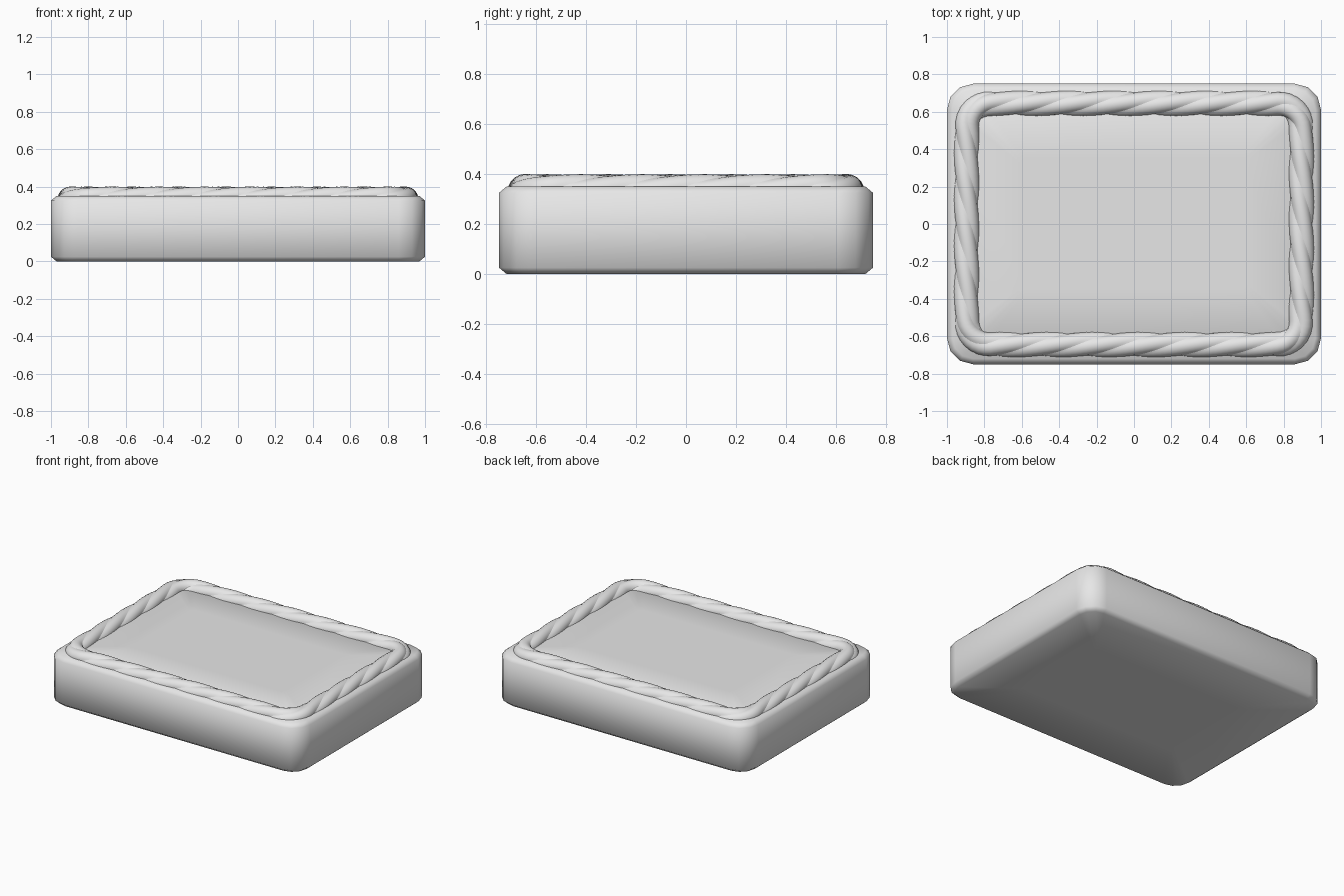
import bpy
import bmesh
from math import sin, cos, pi, sqrt, hypot, radians

if "Cube" in bpy.data.objects:
    bpy.data.objects.remove(bpy.data.objects["Cube"], do_unlink=True)

grey = bpy.data.materials.new("light_grey")
grey.use_nodes = True
colour = (0.8, 0.8, 0.8, 1)
grey.diffuse_color = colour
grey.node_tree.nodes["Principled BSDF"].inputs["Base Color"].default_value = colour


def rounded_rect(hx, hy, r, segs):
    """Counter-clockwise outline with rounded corners."""
    pts = []
    for k, (sx, sy) in enumerate([(1, 1), (-1, 1), (-1, -1), (1, -1)]):
        for i in range(segs + 1):
            a = pi / 2 * (k + i / segs)
            pts.append((sx * (hx - r) + r * cos(a), sy * (hy - r) + r * sin(a)))
    return pts


def bridge(bm, a, b):
    n = len(a)
    return [bm.faces.new((a[i], a[(i + 1) % n], b[(i + 1) % n], b[i])) for i in range(n)]


def finish(bm, name):
    bmesh.ops.recalc_face_normals(bm, faces=bm.faces[:])
    for f in bm.faces:
        f.smooth = True
    mesh = bpy.data.meshes.new(name)
    bm.to_mesh(mesh)
    bm.free()
    mesh.materials.append(grey)
    obj = bpy.data.objects.new(name, mesh)
    bpy.context.collection.objects.link(obj)
    return obj


# Solid slab with rounded corners and soft chamfers: (inset, height) per ring
bm = bmesh.new()
rings = []
for inset, z in [(0.4, 0), (0.03, 0), (0, 0.025), (0, 0.325), (0.03, 0.35), (0.4, 0.35)]:
    outline = rounded_rect(1 - inset, 0.75 - inset, max(0.14 - inset, 0.03), 3)
    rings.append([bm.verts.new((x, y, z)) for x, y in outline])
for lower, upper in zip(rings, rings[1:]):
    bridge(bm, lower, upper)
bm.faces.new(rings[0])
bm.faces.new(rings[-1])
finish(bm, "base_slab")

# Rope centre line: dense samples (x, y, outward x, outward y, distance)
HX, HY, R, STEP = 0.895, 0.645, 0.13, 0.03
path, dist = [], 0
sides = [(-1, 1, 2 * (HX - R)), (-1, -1, 2 * (HY - R)),
         (1, -1, 2 * (HX - R)), (1, 1, 2 * (HY - R))]
for k, (sx, sy, length) in enumerate(sides):
    a0 = pi / 2 * (k + 1)
    ox, oy = cos(a0), sin(a0)
    cx, cy = sx * (HX - R), sy * (HY - R)
    n = round(length / STEP)
    for i in range(n):
        back = length * (1 - i / n)
        path.append((cx + R * ox + oy * back, cy + R * oy - ox * back,
                     ox, oy, dist + length * i / n))
    dist += length
    m = 8
    for i in range(m):
        a = a0 + pi / 2 * i / m
        path.append((cx + R * cos(a), cy + R * sin(a), cos(a), sin(a),
                     dist + R * pi / 2 * i / m))
    dist += R * pi / 2

# Rope section: four overlapping round strands, with a valley between neighbours
STRANDS, SEGS, OFFSET, RADIUS = 4, 8, 0.022, 0.048
section = []
for i in range(STRANDS * SEGS):
    t = ((i % SEGS) / SEGS - 0.5) * 2 * pi / STRANDS
    r = OFFSET * cos(t) + sqrt(RADIUS ** 2 - (OFFSET * sin(t)) ** 2)
    section.append((2 * pi * i / (STRANDS * SEGS), r))

# Twist the section six full turns around the closed path
bm = bmesh.new()
rings = []
start = HX - R + 0.054
for x, y, ox, oy, s in path:
    twist = pi / 2 + 2 * pi * 6 * (s - start + 0.108) / dist
    ring = []
    for a, r in section:
        out, up = r * cos(a + twist), r * sin(a + twist)
        ring.append(bm.verts.new((x + ox * out, y + oy * out, 0.33 + up)))
    rings.append(ring)
for i, ring in enumerate(rings):
    nxt = rings[(i + 1) % len(rings)]
    bridge(bm, ring, nxt)
    for j in range(0, len(ring), SEGS):
        bm.edges.get((ring[j], nxt[j])).smooth = False
finish(bm, "twisted_rope_rim")
